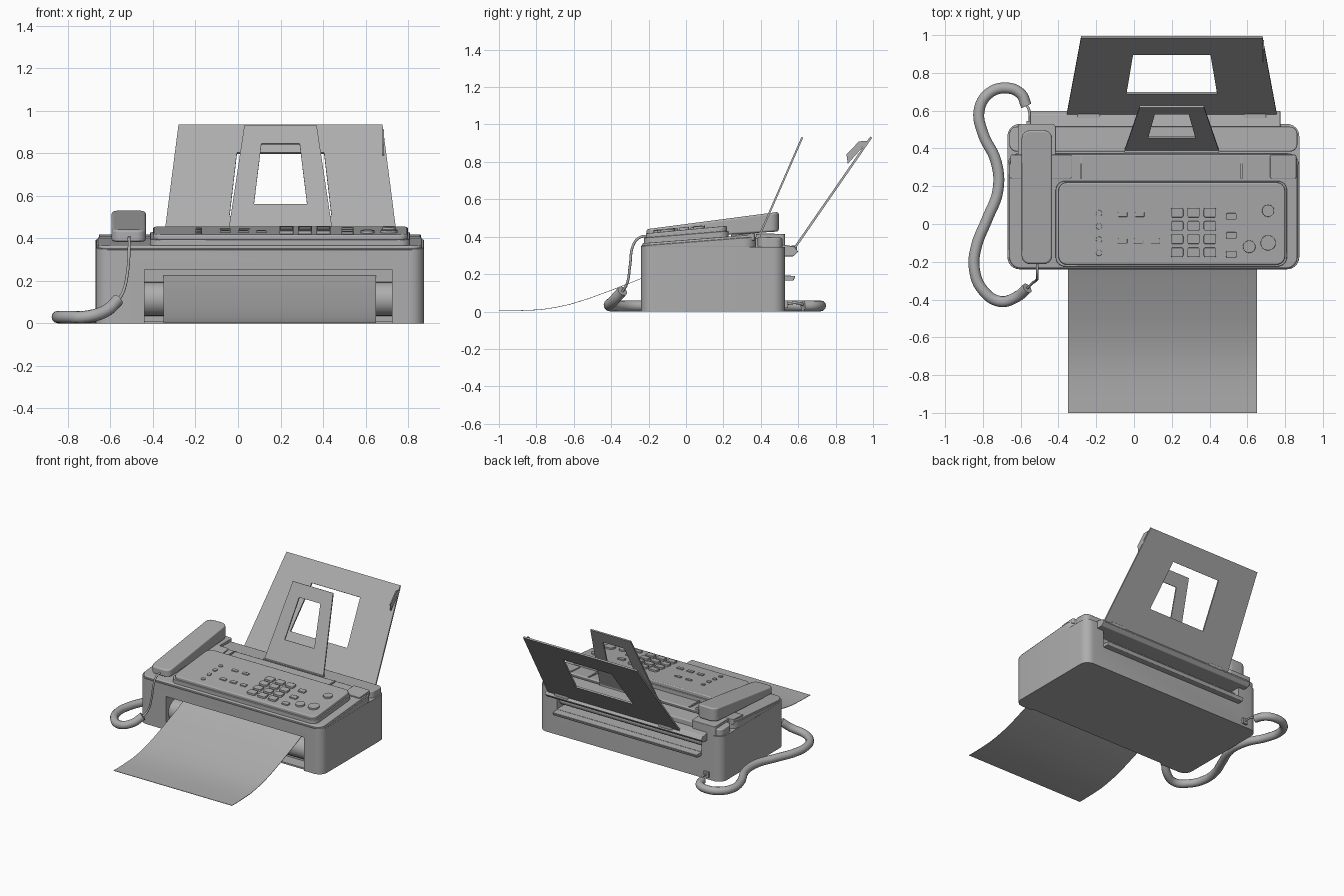
import bpy, bmesh, math
from mathutils import Vector

if "Cube" in bpy.data.objects:
    bpy.data.objects.remove(bpy.data.objects["Cube"])

grey = bpy.data.materials.new("mid_grey")
grey.diffuse_color = (0.42, 0.42, 0.42, 1)
grey.use_nodes = True
grey.node_tree.nodes["Principled BSDF"].inputs["Base Color"].default_value = grey.diffuse_color


def smooth(ob):
    bpy.ops.object.select_all(action="DESELECT")
    bpy.context.view_layer.objects.active = ob
    ob.select_set(True)
    bpy.ops.object.shade_smooth_by_angle(angle=math.radians(35))


def finish(name, bm, bevel=0.0, seg=2):
    bmesh.ops.recalc_face_normals(bm, faces=bm.faces)
    me = bpy.data.meshes.new(name)
    bm.to_mesh(me)
    bm.free()
    me.materials.append(grey)
    ob = bpy.data.objects.new(name, me)
    bpy.context.collection.objects.link(ob)
    if bevel:
        m = ob.modifiers.new("bevel", "BEVEL")
        m.width, m.segments, m.limit_method = bevel, seg, "ANGLE"
        m.angle_limit = math.radians(35)
        m.harden_normals = True
    smooth(ob)
    return ob


def loft(name, lower, upper, bevel=0.0, seg=2):
    """Closed solid between two matching outlines."""
    bm = bmesh.new()
    a = [bm.verts.new(p) for p in lower]
    b = [bm.verts.new(p) for p in upper]
    n = len(a)
    bm.faces.new(a)
    bm.faces.new(b)
    for i in range(n):
        bm.faces.new((a[i], a[(i + 1) % n], b[(i + 1) % n], b[i]))
    return finish(name, bm, bevel, seg)


def prism(name, x0, x1, profile, bevel=0.0, seg=2):
    """Side (y, z) profile pushed along x."""
    return loft(name, [(x0, y, z) for y, z in profile], [(x1, y, z) for y, z in profile], bevel, seg)


def box(name, x0, x1, y0, y1, z0, z1, bevel=0.0):
    return prism(name, x0, x1, [(y0, z0), (y1, z0), (y1, z1), (y0, z1)], bevel)


def slab(name, x0, x1, y0, y1, r, low, high, bevel=0.008):
    """Rounded rectangle; low and high are z at (y0, y1)."""
    pts = []
    for cx, cy, a0 in ((x1 - r, y1 - r, 0), (x0 + r, y1 - r, 90), (x0 + r, y0 + r, 180), (x1 - r, y0 + r, 270)):
        for k in range(7):
            a = math.radians(a0 + 15 * k)
            pts.append((cx + r * math.cos(a), cy + r * math.sin(a)))
    lerp = lambda e, y: e[0] + (e[1] - e[0]) * (y - y0) / (y1 - y0)
    return loft(name, [(x, y, lerp(low, y)) for x, y in pts],
                [(x, y, lerp(high, y)) for x, y in pts], bevel)


def rod(name, x0, x1, y, z, r, n=24):
    c = [(y + r * math.cos(i * math.tau / n), z + r * math.sin(i * math.tau / n)) for i in range(n)]
    return prism(name, x0, x1, c)


def cut(ob, cutter):
    m = ob.modifiers.new("cut", "BOOLEAN")
    m.operation, m.object, m.solver = "DIFFERENCE", cutter, "EXACT"
    bpy.context.view_layer.objects.active = ob
    bpy.ops.object.modifier_apply(modifier=m.name)
    bpy.data.objects.remove(cutter)
    smooth(ob)


def tube(name, pts, r):
    cu = bpy.data.curves.new(name, "CURVE")
    cu.dimensions, cu.bevel_depth, cu.bevel_resolution = "3D", r, 4
    cu.use_fill_caps, cu.resolution_u = True, 6
    cu.materials.append(grey)
    s = cu.splines.new("BEZIER")
    s.bezier_points.add(len(pts) - 1)
    for b, p in zip(s.bezier_points, pts):
        b.co = p
        b.handle_left_type = b.handle_right_type = "AUTO"
    ob = bpy.data.objects.new(name, cu)
    bpy.context.collection.objects.link(ob)


def tray(name, foot, top, half0, half1, hole, thick, cx=0.2):
    """Leaning plate with a tapered window; hole = (t0, half0, t1, half1)."""
    foot, top = Vector((0, *foot)), Vector((0, *top))
    d = top - foot
    n = Vector((0, d.z, -d.y)).normalized() * thick / 2
    t0, h0, t1, h1 = hole
    loops = [[(0, -half0), (0, half0), (1, half1), (1, -half1)],
             [(t0, -h0), (t0, h0), (t1, h1), (t1, -h1)]]
    bm = bmesh.new()
    v = [[[bm.verts.new(foot + d * t + Vector((cx + x, 0, 0)) + n * s) for t, x in lp]
          for lp in loops] for s in (-1, 1)]
    for i in range(4):
        j = (i + 1) % 4
        for s in v:
            bm.faces.new((s[0][i], s[0][j], s[1][j], s[1][i]))
        for k in (0, 1):
            bm.faces.new((v[0][k][i], v[0][k][j], v[1][k][j], v[1][k][i]))
    finish(name, bm)


# main housing with front paper exit and rear slot
body = slab("housing", -0.67, 0.875, -0.24, 0.53, 0.065, (0, 0), (0.345, 0.345), 0)
cut(body, box("front_cutter", -0.44, 0.725, -0.4, -0.13, -0.1, 0.255))
cut(body, box("rear_cutter", -0.5, 0.72, 0.44, 0.7, 0.195, 0.295))
rod("exit_roller", -0.44, 0.725, -0.13, 0.115, 0.08)
rod("rear_roller", -0.5, 0.72, 0.46, 0.245, 0.035)
box("base_plate", -0.45, 0.735, -0.225, -0.1, 0.0, 0.012)

# lid layers
slab("lid", -0.67, 0.875, -0.24, 0.375, 0.065, (0.343, 0.343), (0.352, 0.4))
slab("lid_top", -0.66, 0.865, -0.235, 0.37, 0.06, (0.34, 0.38), (0.365, 0.412))
slab("rear_cover", -0.66, 0.865, 0.383, 0.515, 0.04, (0.34, 0.34), (0.4, 0.395))
for i, (x0, x1) in enumerate(((-0.655, -0.33), (0.72, 0.86))):
    slab(f"lid_corner_{i}", x0, x1, 0.24, 0.368, 0.012, (0.38, 0.38), (0.41, 0.42), 0.004)
for i, x in enumerate((-0.285, 0.565)):
    box(f"paper_rail_{i}", x, x + 0.01, 0.24, 0.36, 0.39, 0.416)

# rear hinge bar, lower shelf and tray clips
prism("hinge_bar", -0.55, 0.775, [(0.5, 0.295), (0.575, 0.295), (0.6, 0.32), (0.58, 0.348), (0.5, 0.36)], 0.005)
prism("rear_shelf", -0.5, 0.72, [(0.5, 0.165), (0.575, 0.165), (0.585, 0.19), (0.5, 0.195)], 0.004)
for i, x in enumerate((-0.3, 0.58)):
    box(f"tray_clip_{i}", x, x + 0.12, 0.56, 0.594, 0.31, 0.352, 0.006)

# control panel
P0, P1, Y0, Y1 = 0.418, 0.458, -0.215, 0.22
slab("panel_base", -0.415, 0.81, -0.225, 0.228, 0.05, (0.36, 0.395), (0.395, 0.432), 0.004)
slab("control_panel", -0.4, 0.8, Y0, Y1, 0.045, (0.38, 0.41), (P0, P1))


def pz(y):
    return P0 + (P1 - P0) * (y - Y0) / (Y1 - Y0)


def key(name, x, y, w, d, h=0.013, r=None):
    r = min(w, d) * 0.2 if r is None else r
    a, b = y - d / 2, y + d / 2
    slab(name, x - w / 2, x + w / 2, a, b, r, (pz(a) - 0.01, pz(b) - 0.01), (pz(a) + h, pz(b) + h), 0.002)


def round_key(name, x, y, r, h=0.012):
    key(name, x, y, 2 * r, 2 * r, h, r * 0.98)


# keypad and other buttons
for row in range(4):
    for col in range(3):
        key(f"number_key_{row}_{col}", 0.228 + 0.087 * col, 0.06 - 0.07 * row, 0.066, 0.05, 0.014)
for i in range(4):
    round_key(f"left_button_{i}", -0.185, 0.057 - 0.07 * i, 0.016, 0.007)
for i in range(3):
    key(f"menu_key_{i}", -0.06 + 0.085 * i, -0.09, 0.05, 0.028, 0.008)
for i in range(2):
    key(f"mode_key_{i}", -0.06 + 0.09 * i, 0.05, 0.05, 0.024, 0.007)
for i, y in enumerate((0.04, -0.06, -0.16)):
    key(f"function_key_{i}", 0.515, y, 0.055, 0.034, 0.01)
for i, (x, y, r) in enumerate(((0.61, -0.12, 0.033), (0.71, -0.1, 0.04), (0.71, 0.07, 0.032))):
    round_key(f"start_button_{i}", x, y, r)

# handset and cradle
slab("cradle", -0.615, -0.415, 0.33, 0.53, 0.02, (0.33, 0.33), (0.418, 0.415), 0.005)
slab("handset", -0.595, -0.433, -0.212, 0.496, 0.045, (0.383, 0.428), (0.44, 0.533), 0.012)

# document tray and paper support
tray("paper_support", (0.56, 0.31), (0.99, 0.932), 0.56, 0.48, (0.31, 0.24, 0.79, 0.205), 0.012)
tray("document_tray", (0.39, 0.4), (0.622, 0.932), 0.25, 0.17, (0.3, 0.125, 0.835, 0.09), 0.01)
prism("support_tab", 0.68, 0.688, [(0.865, 0.79), (0.858, 0.84), (0.925, 0.91), (0.975, 0.912)])
box("document_tray_foot", -0.05, 0.45, 0.375, 0.4, 0.39, 0.412)

# printed sheet curling out of the front
sheet = [(-1, 0.002), (-0.9, 0.003), (-0.78, 0.008), (-0.7, 0.02), (-0.62, 0.037), (-0.52, 0.068),
         (-0.4, 0.112), (-0.3, 0.151), (-0.24, 0.175), (-0.14, 0.222)]
prism("sheet", -0.35, 0.65, sheet + [(y, z + 0.003) for y, z in reversed(sheet)])

# coiled cord and its thin ends
tube("cord", [(-0.57, 0.625, 0.03), (-0.6, 0.69, 0.03), (-0.68, 0.72, 0.03), (-0.77, 0.69, 0.03), (-0.82, 0.6, 0.03),
              (-0.8, 0.48, 0.03), (-0.73, 0.33, 0.03), (-0.72, 0.18, 0.03), (-0.78, 0.02, 0.03), (-0.835, -0.12, 0.03),
              (-0.845, -0.24, 0.03), (-0.8, -0.35, 0.03), (-0.71, -0.41, 0.032), (-0.62, -0.385, 0.06),
              (-0.565, -0.34, 0.11)], 0.029)
tube("cord_front_end", [(-0.57, -0.345, 0.1), (-0.54, -0.315, 0.15), (-0.52, -0.3, 0.24), (-0.512, -0.28, 0.36),
                        (-0.512, -0.25, 0.395), (-0.512, -0.2, 0.405)], 0.007)
tube("cord_rear_end", [(-0.575, 0.64, 0.03), (-0.555, 0.6, 0.045), (-0.55, 0.52, 0.04)], 0.007)
box("cord_socket", -0.57, -0.53, 0.52, 0.545, 0.02, 0.06)
